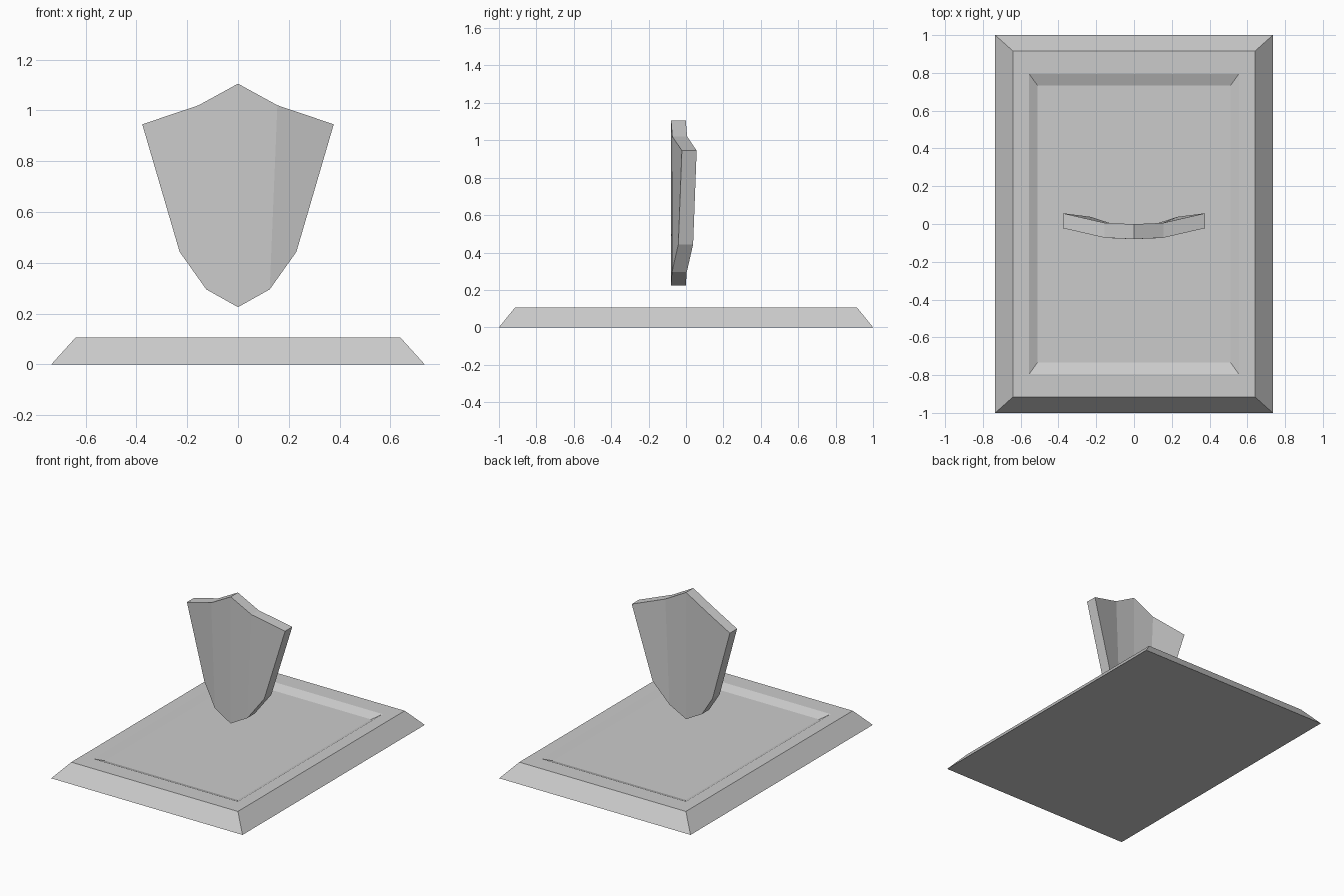
import bpy, bmesh

if "Cube" in bpy.data.objects:
    bpy.data.objects.remove(bpy.data.objects["Cube"])


def make_object(name, bm):
    bmesh.ops.recalc_face_normals(bm, faces=bm.faces[:])
    mesh = bpy.data.meshes.new(name)
    bm.to_mesh(mesh)
    bm.free()
    obj = bpy.data.objects.new(name, mesh)
    bpy.context.collection.objects.link(obj)
    return obj


# Base plate: stacked rectangular rings form the sloped rim and shallow recess
rings = [  # half width, half depth, height
    (0.735, 1.00, 0.0),
    (0.64, 0.915, 0.105),
    (0.555, 0.795, 0.105),
    (0.51, 0.732, 0.08),
]
bm = bmesh.new()
loops = [[bm.verts.new((sx * w, sy * d, z))
          for sx, sy in ((-1, -1), (1, -1), (1, 1), (-1, 1))]
         for w, d, z in rings]
for a, b in zip(loops, loops[1:]):
    for i in range(4):
        j = (i + 1) % 4
        bm.faces.new((a[i], a[j], b[j], b[i]))
bm.faces.new(loops[0][::-1])
bm.faces.new(loops[-1])
make_object("base_plate", bm)

# Shield: curved slab, columns from the left edge to the right edge
half = [  # upper point, lower point of each column on the front face
    ((0.0, -0.08, 1.105), (0.0, -0.08, 0.225)),
    ((0.155, -0.073, 1.02), (0.125, -0.075, 0.295)),
    ((0.377, -0.022, 0.945), (0.23, -0.041, 0.443)),
]
thickness = 0.079
columns = [[(-x, y, z) for x, y, z in c] for c in half[:0:-1]] + half
bm = bmesh.new()
cols = [[bm.verts.new(p) for p in c] for c in columns]
for a, b in zip(cols, cols[1:]):
    bm.faces.new((a[0], a[1], b[1], b[0]))
front = bm.faces[:]
back = bmesh.ops.extrude_face_region(bm, geom=front, use_keep_orig=True)
moved = [g for g in back["geom"] if isinstance(g, bmesh.types.BMVert)]
bmesh.ops.translate(bm, verts=moved, vec=(0, thickness, 0))
make_object("shield", bm)
